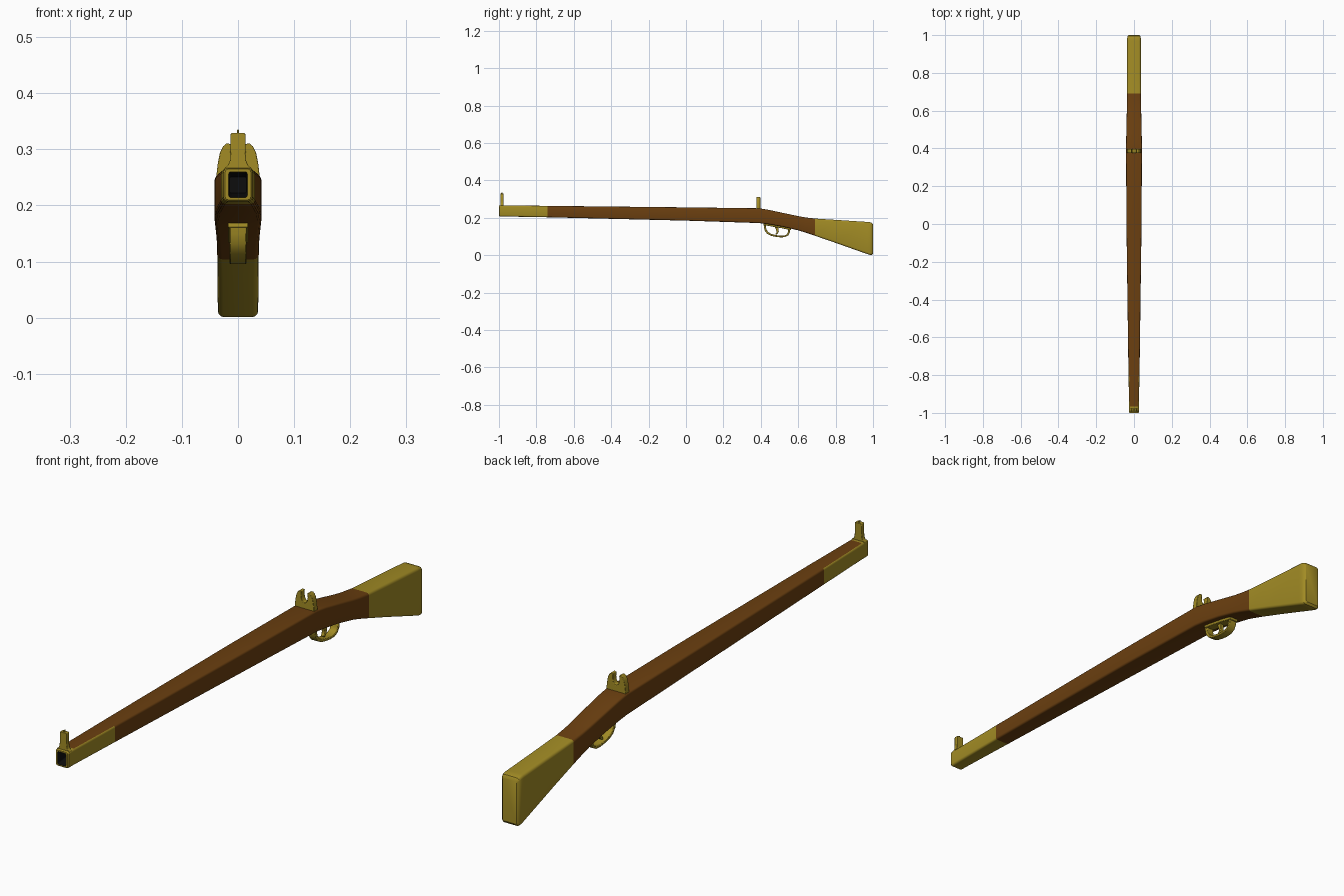
import bpy, bmesh, math

if "Cube" in bpy.data.objects:
    bpy.data.objects.remove(bpy.data.objects["Cube"])


def material(name, rgb):
    m = bpy.data.materials.new(name)
    m.diffuse_color = (*rgb, 1)
    m.use_nodes = True
    m.node_tree.nodes["Principled BSDF"].inputs["Base Color"].default_value = m.diffuse_color
    return m


GOLD = material("aged brass", (0.36, 0.26, 0.018))
BROWN = material("brown wood", (0.147, 0.05, 0.005))
BLACK = material("black bore", (0.004, 0.004, 0.004))


def finish(bm, name, mats, angle=35):
    bmesh.ops.recalc_face_normals(bm, faces=bm.faces[:])
    me = bpy.data.meshes.new(name)
    bm.to_mesh(me)
    bm.free()
    ob = bpy.data.objects.new(name, me)
    bpy.context.collection.objects.link(ob)
    for m in mats:
        me.materials.append(m)
    bpy.ops.object.select_all(action='DESELECT')
    ob.select_set(True)
    bpy.context.view_layer.objects.active = ob
    bpy.ops.object.shade_smooth_by_angle(angle=math.radians(angle))
    return ob


def ring(bm, y, top, bot, hw, r, seg=3):
    """Rounded rectangle slice across the length."""
    verts = []
    for i, (sx, z) in enumerate([(1, top - r), (-1, top - r), (-1, bot + r), (1, bot + r)]):
        for k in range(seg + 1):
            a = math.pi / 2 * (i + k / seg)
            verts.append(bm.verts.new((sx * (hw - r) + r * math.cos(a), y, z + r * math.sin(a))))
    return verts


def loft(bm, stations):
    rings = [ring(bm, *s) for s in stations]
    for a, b in zip(rings, rings[1:]):
        n = len(a)
        for i in range(n):
            bm.faces.new((a[i], a[(i + 1) % n], b[(i + 1) % n], b[i]))
    return rings


# Stock and barrel: y, top, bottom, half width, corner radius
bm = bmesh.new()
rings = loft(bm, [
    (-0.94, 0.251, 0.222, 0.0155, 0.004),      # bore floor
    (-1.0, 0.260, 0.214, 0.0165, 0.004),       # bore mouth
    (-1.0, 0.265, 0.210, 0.023, 0.006),
    (-0.996, 0.267, 0.207, 0.026, 0.008),
    (-0.965, 0.267, 0.207, 0.026, 0.008),
    (-0.74, 0.264, 0.203, 0.030, 0.007),
    (0.0, 0.256, 0.185, 0.040, 0.007),
    (0.39, 0.251, 0.172, 0.042, 0.007),
    (0.44, 0.243, 0.166, 0.0415, 0.007),
    (0.52, 0.226, 0.152, 0.040, 0.007),
    (0.60, 0.209, 0.133, 0.038, 0.008),
    (0.64, 0.202, 0.121, 0.0375, 0.008),
    (0.69, 0.196, 0.104, 0.037, 0.009),
    (0.80, 0.189, 0.066, 0.0365, 0.010),
    (0.97, 0.178, 0.006, 0.036, 0.010),
    (0.983, 0.177, 0.002, 0.036, 0.010),
    (0.994, 0.173, 0.001, 0.034, 0.009),
    (1.0, 0.164, 0.009, 0.028, 0.006),
])
bm.faces.new(rings[0])
bm.faces.new(rings[-1])
bmesh.ops.recalc_face_normals(bm, faces=bm.faces[:])
bm.normal_update()
bore = set(rings[0]) | set(rings[1])
for f in bm.faces:
    y = f.calc_center_median().y
    if all(v in bore for v in f.verts):
        f.material_index = 2
    elif y > 0.69 or y < -0.965 or (y < -0.74 and f.normal.z < 0.8):
        f.material_index = 0
    else:
        f.material_index = 1
finish(bm, "stock_and_barrel", [GOLD, BROWN, BLACK])


def plate(name, half, y0, y1):
    """Mirrored outline (x, z) from bottom to centre top, extruded along y."""
    outline = half + [(-x, z) for x, z in reversed(half) if x > 0]
    bm = bmesh.new()
    f = bm.faces.new([bm.verts.new((x, y0, z)) for x, z in outline])
    ext = bmesh.ops.extrude_face_region(bm, geom=[f])["geom"]
    for v in ext:
        if isinstance(v, bmesh.types.BMVert):
            v.co.y = y1
    ob = finish(bm, name, [GOLD])
    b = ob.modifiers.new("soft_edges", 'BEVEL')
    b.width, b.segments, b.limit_method = 0.0015, 2, 'ANGLE'
    return ob


# Front sight: flared base, post and thin blade
plate("front_sight", [(0.025, 0.258), (0.025, 0.266), (0.018, 0.271), (0.0145, 0.280),
                      (0.0135, 0.295), (0.0135, 0.326), (0.012, 0.329)], -0.992, -0.976)
plate("front_sight_blade", [(0.002, 0.32), (0.002, 0.335)], -0.988, -0.980)

# Rear sight: two horns with a U notch
plate("rear_sight", [(0.038, 0.24), (0.038, 0.258), (0.036, 0.275), (0.032, 0.295), (0.027, 0.305),
                     (0.020, 0.311), (0.012, 0.309), (0.013, 0.295), (0.011, 0.281),
                     (0.006, 0.274), (0, 0.272)], 0.376, 0.397)


def strap(name, path, hw):
    """Flat strip along a side path of (y, z, thickness)."""
    bm = bmesh.new()
    rows = []
    for i, (y, z, t) in enumerate(path):
        a, b = path[max(i - 1, 0)], path[min(i + 1, len(path) - 1)]
        dy, dz = b[0] - a[0], b[1] - a[1]
        d = math.hypot(dy, dz)
        ny, nz = -dz / d * t / 2, dy / d * t / 2
        rows.append([bm.verts.new((sx * hw, y + s * ny, z + s * nz))
                     for sx, s in ((1, 1), (-1, 1), (-1, -1), (1, -1))])
    for a, b in zip(rows, rows[1:]):
        for i in range(4):
            bm.faces.new((a[i], a[(i + 1) % 4], b[(i + 1) % 4], b[i]))
    bm.faces.new(rows[0])
    bm.faces.new(rows[-1])
    ob = finish(bm, name, [GOLD], 40)
    b = ob.modifiers.new("soft_edges", 'BEVEL')
    b.width, b.segments, b.limit_method = 0.002, 2, 'ANGLE'
    b.angle_limit = math.radians(50)


# Trigger guard, its mounting plate and the trigger
strap("trigger_guard", [(0.420, 0.172, 0.011), (0.422, 0.150, 0.011), (0.426, 0.134, 0.011),
                        (0.437, 0.119, 0.011), (0.455, 0.109, 0.010), (0.480, 0.103, 0.009),
                        (0.505, 0.100, 0.009), (0.528, 0.101, 0.009), (0.543, 0.109, 0.009),
                        (0.550, 0.122, 0.010), (0.553, 0.147, 0.011)], 0.015)
strap("guard_plate", [(0.415, 0.167, 0.012), (0.44, 0.163, 0.012), (0.52, 0.149, 0.012),
                      (0.562, 0.139, 0.012)], 0.018)
strap("trigger", [(0.484, 0.156, 0.020), (0.488, 0.140, 0.015), (0.490, 0.128, 0.012),
                  (0.487, 0.118, 0.009), (0.480, 0.111, 0.006)], 0.007)
